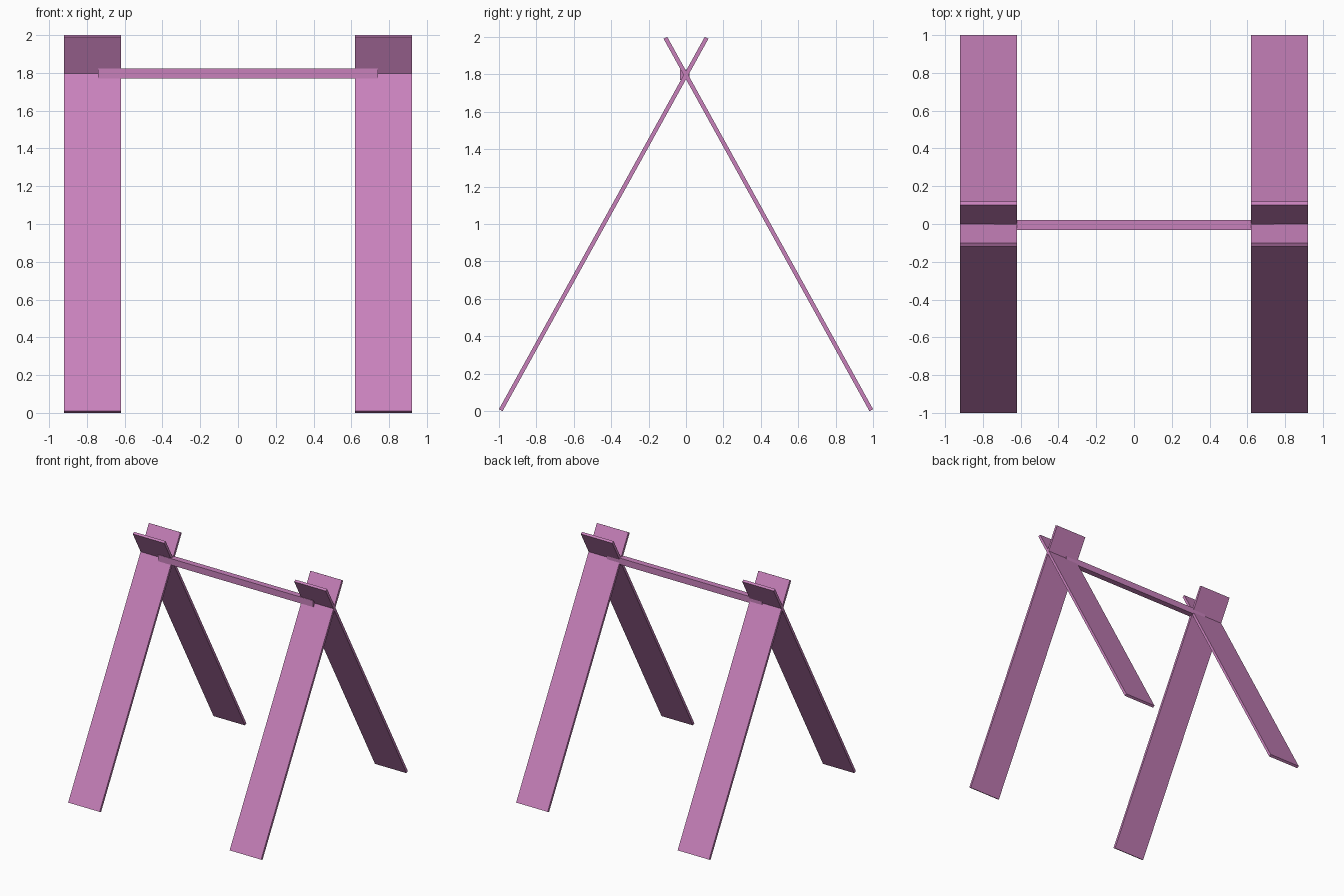
import bpy, math
from mathutils import Vector

if "Cube" in bpy.data.objects:
    bpy.data.objects.remove(bpy.data.objects["Cube"])

mat = bpy.data.materials.new("mauve")
mat.diffuse_color = (0.58, 0.22, 0.50, 1)
mat.use_nodes = True
mat.node_tree.nodes["Principled BSDF"].inputs["Base Color"].default_value = mat.diffuse_color


def box(name, loc, size, rot_x=0.0):
    bpy.ops.mesh.primitive_cube_add(size=1, location=loc)
    ob = bpy.context.object
    ob.name = name
    ob.scale = size
    bpy.ops.object.transform_apply(location=False, rotation=False, scale=True)
    ob.rotation_euler.x = rot_x
    ob.data.materials.append(mat)
    return ob


# Leaning boards: centre line of the front leg in the y-z plane
WIDTH, THICK, LEG_X = 0.30, 0.022, 0.77
foot, tip = Vector((-0.99, 0.005)), Vector((0.11, 1.995))
mid, run = (foot + tip) / 2, tip - foot
lean = math.atan2(run.x, run.y)

# Two crossed pairs of boards
for side, sx in (("left", -1), ("right", 1)):
    for end, sy in (("front", 1), ("back", -1)):
        box(f"{end}_leg_{side}", (sx * LEG_X, sy * mid.x, mid.y),
            (WIDTH, THICK, run.length), -sy * lean)

# Crossbar resting at the crossings
box("crossbar", (0, -0.006, 1.797), (1.48, 0.052, 0.055))
